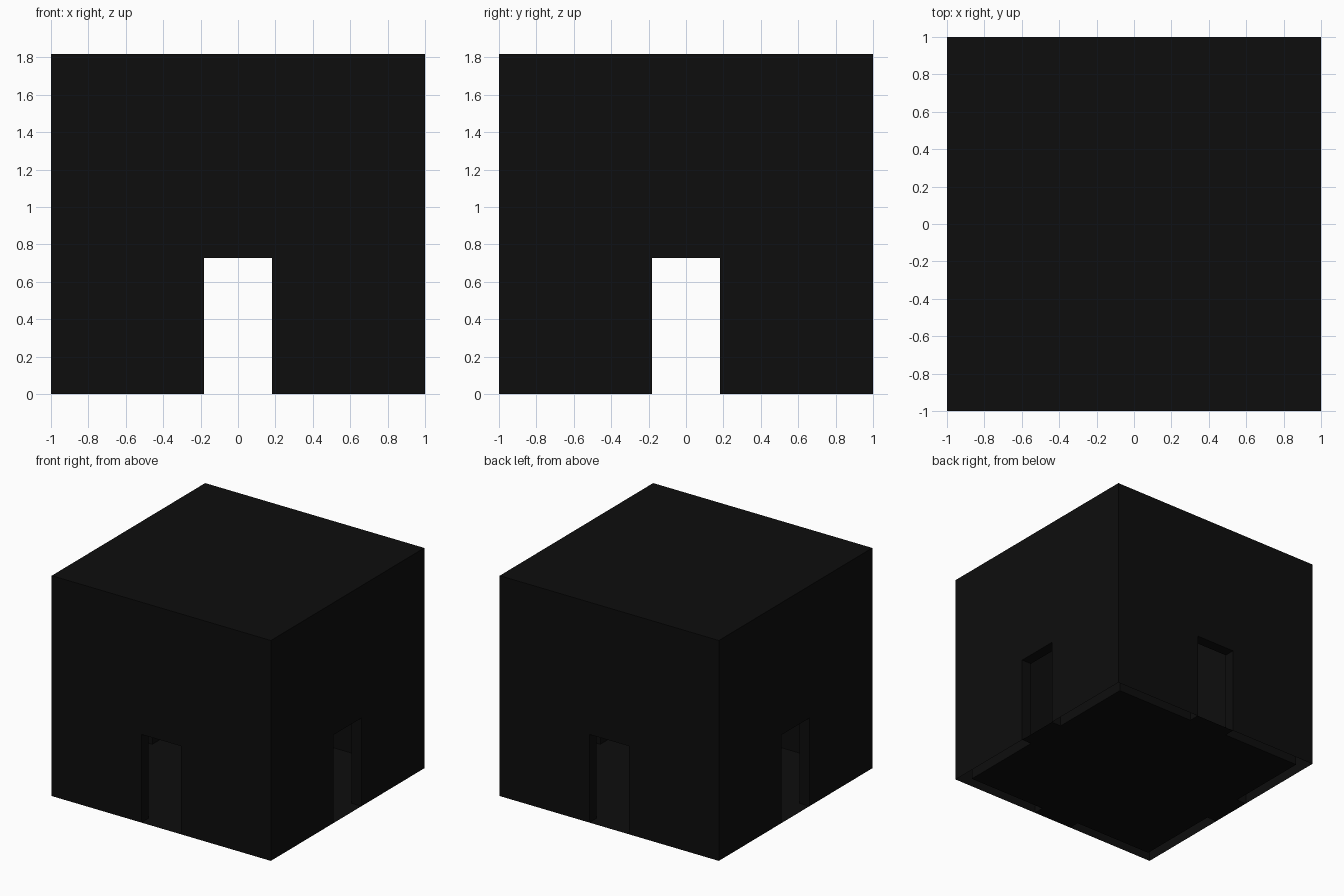
import bpy, bmesh
from math import radians
from mathutils import Matrix

if "Cube" in bpy.data.objects:
    bpy.data.objects.remove(bpy.data.objects["Cube"], do_unlink=True)

# One 11 x 11 x 10 module grid
UNIT = 2 / 11
OUT, TOP = 1.0, 10 * UNIT
THICK = UNIT / 2
ROOM, CEIL = OUT - THICK, TOP - THICK
DOOR_W, DOOR_H = UNIT, 4 * UNIT

black = bpy.data.materials.new("near_black")
black.use_nodes = True
colour = (0.004, 0.004, 0.004, 1)
black.diffuse_color = colour
black.node_tree.nodes["Principled BSDF"].inputs["Base Color"].default_value = colour


def finish(name, bm):
    bmesh.ops.remove_doubles(bm, verts=bm.verts, dist=0.0001)
    mesh = bpy.data.meshes.new(name)
    bm.to_mesh(mesh)
    bm.free()
    mesh.materials.append(black)
    obj = bpy.data.objects.new(name, mesh)
    bpy.context.collection.objects.link(obj)


def face(bm, points, turn=Matrix()):
    bm.faces.new([bm.verts.new(turn @ Matrix.Translation(p).to_translation()) for p in points])


def wall_outline(half, top):
    """Wall with a doorway, drawn on the front plane."""
    xz = [(-half, 0), (-DOOR_W, 0), (-DOOR_W, DOOR_H), (DOOR_W, DOOR_H),
          (DOOR_W, 0), (half, 0), (half, top), (-half, top)]
    return [(x, -half, z) for x, z in xz]


def square(half, z):
    return [(-half, -half, z), (half, -half, z), (half, half, z), (-half, half, z)]


# Hollow walls with four doorways, open along the foot of the walls
bm = bmesh.new()
outer, inner = wall_outline(OUT, TOP), wall_outline(ROOM, CEIL)
for k in range(4):
    turn = Matrix.Rotation(radians(90 * k), 4, 'Z')
    face(bm, outer, turn)
    face(bm, inner[::-1], turn)
    for i in range(1, 4):  # jambs and lintel
        face(bm, [outer[i + 1], outer[i], inner[i], inner[i + 1]], turn)
face(bm, square(OUT, TOP))          # roof
face(bm, square(ROOM, CEIL)[::-1])  # ceiling
finish("walls_and_roof", bm)

# Floor with a threshold in each doorway
bm = bmesh.new()
face(bm, square(ROOM, 0))
for k in range(4):
    turn = Matrix.Rotation(radians(90 * k), 4, 'Z')
    face(bm, [(-DOOR_W, -OUT, 0), (DOOR_W, -OUT, 0),
              (DOOR_W, -ROOM, 0), (-DOOR_W, -ROOM, 0)], turn)
finish("floor", bm)
